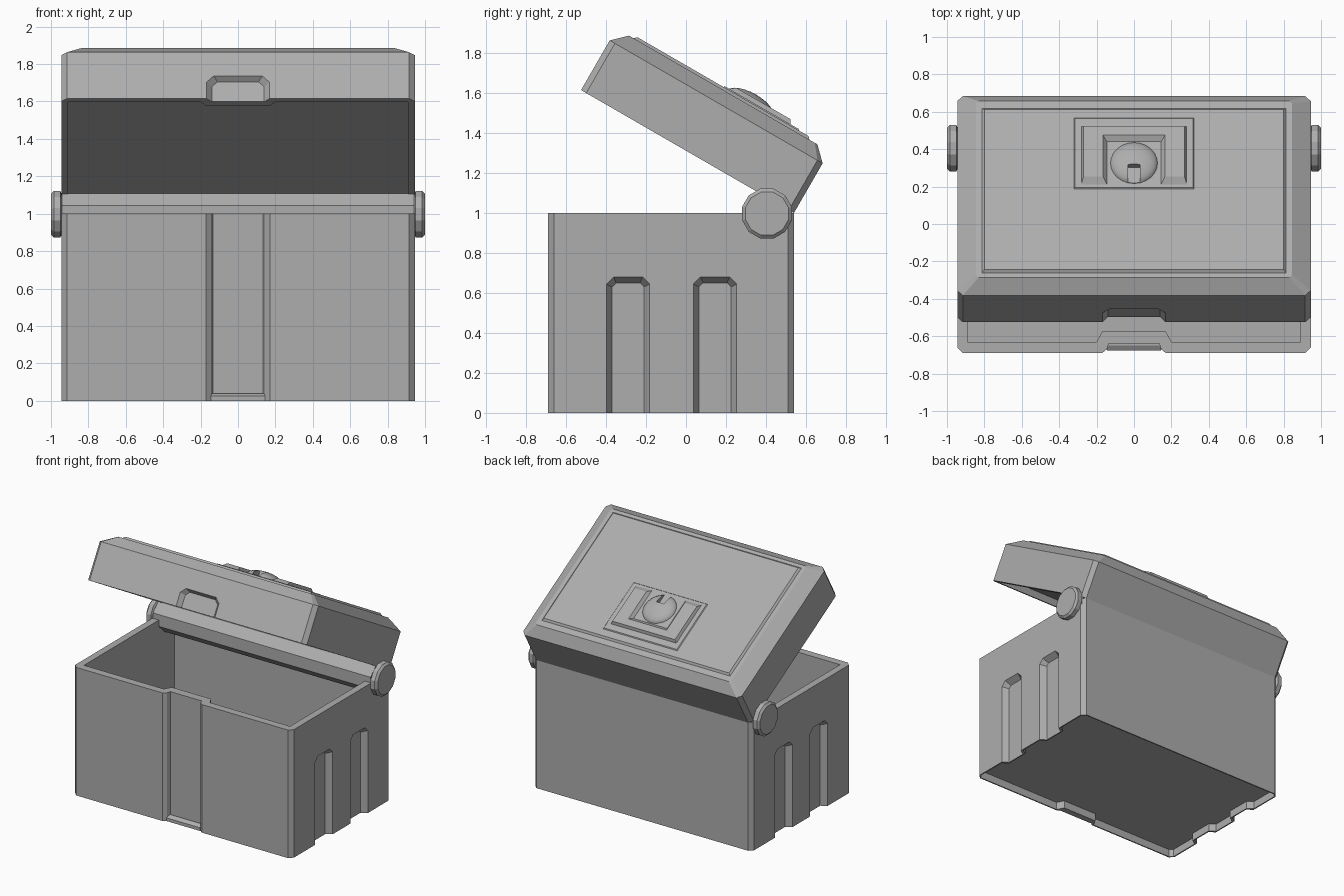
import bpy, bmesh, math
from mathutils import Matrix, Vector

if "Cube" in bpy.data.objects:
    bpy.data.objects.remove(bpy.data.objects["Cube"])

# Lid parts are built closed (y = 0 at the back edge), then swung open about that edge
OPEN = Matrix.Translation((0, 0.54, 1)) @ Matrix.Rotation(math.radians(-30), 4, 'X')
FLAT = Matrix.Identity(4)

# Mid grey used on every part
GREY = bpy.data.materials.new("mid_grey")
GREY.diffuse_color = (0.42, 0.42, 0.42, 1)
GREY.use_nodes = True
GREY.node_tree.nodes["Principled BSDF"].inputs["Base Color"].default_value = GREY.diffuse_color


def add(name, bm):
    bmesh.ops.recalc_face_normals(bm, faces=bm.faces)
    me = bpy.data.meshes.new(name)
    bm.to_mesh(me)
    bm.free()
    me.materials.append(GREY)
    ob = bpy.data.objects.new(name, me)
    bpy.context.collection.objects.link(ob)
    return ob


def loft(name, rings, mat=FLAT):
    """Closed solid through rings of 3D points."""
    bm = bmesh.new()
    rows = [[bm.verts.new(mat @ Vector(p)) for p in r] for r in rings]
    n = len(rows[0])
    bm.faces.new(rows[0][::-1])
    bm.faces.new(rows[-1])
    for a, b in zip(rows, rows[1:]):
        for i in range(n):
            j = (i + 1) % n
            bm.faces.new((a[i], a[j], b[j], b[i]))
    return add(name, bm)


def at(points, z):
    return [(x, y, z) for x, y in points]


def mirrored(half):
    return half + [(-x, y) for x, y in reversed(half)]


def rect(x, y0, y1, c=0.0):
    if not c:
        return mirrored([(x, y0), (x, y1)])
    return mirrored([(x - c, y0), (x, y0 + c), (x, y1 - c), (x - c, y1)])


def arch(h, top, c, low=-0.05):
    return [(-h, low), (h, low), (h, top - c), (h - c, top), (c - h, top), (-h, top - c)]


def cut(ob, cutter):
    """Subtract the cutter and bake the result."""
    m = ob.modifiers.new("cut", 'BOOLEAN')
    m.operation, m.solver, m.object = 'DIFFERENCE', 'EXACT', cutter
    dg = bpy.context.evaluated_depsgraph_get()
    me = bpy.data.meshes.new_from_object(ob.evaluated_get(dg))
    ob.modifiers.clear()
    ob.data = me
    bpy.data.objects.remove(cutter)


# Box body with a full-height channel in the front
outer = mirrored([(0.135, -0.64), (0.145, -0.67), (0.17, -0.69), (0.915, -0.69),
                  (0.945, -0.66), (0.945, 0.51), (0.915, 0.54)])
body = loft("box_body", [at(outer, 0), at(outer, 1)])
inner = mirrored([(0.17, -0.575), (0.2, -0.63), (0.89, -0.63), (0.89, 0.485)])
cut(body, loft("cavity", [at(inner, 0.08), at(inner, 1.1)]))

# Recessed underside that follows the grooves
GROOVES = (-0.29, 0.145)
under = [(0.15, -0.625), (0.18, -0.68), (0.912, -0.68), (0.935, -0.657)]
for y in GROOVES:
    under += [(0.935, y - 0.125), (0.89, y - 0.095), (0.89, y + 0.095), (0.935, y + 0.125)]
under = mirrored(under + [(0.935, 0.507), (0.912, 0.53)])
cut(body, loft("underside", [at(under, -0.1), at(under, 0.06)]))

# Side grooves
for s in (-1, 1):
    for y in GROOVES:
        cut(body, loft("groove", [
            [(s * 0.955, y + a, z) for a, z in arch(0.115, 0.687, 0.04)],
            [(s * 0.9, y + a, z) for a, z in arch(0.08, 0.65, 0.02)]]))

# Lip closing the foot of the front channel
loft("channel_lip", [at(rect(0.145, -0.675, -0.63), 0),
                     at(rect(0.145, -0.675, -0.63), 0.025),
                     at(rect(0.14, -0.65, -0.63), 0.04)])

# Lid with bevelled top and shallow recess below
shell = rect(0.945, -1.23, 0, 0.03)
lid = loft("lid", [at(shell, 0), at(shell, 0.287),
                   at(rect(0.845, -1.158, -0.07, 0.015), 0.356)], OPEN)
cut(lid, loft("lid_cavity", [at(rect(0.908, -1.195, -0.035), -0.05),
                             at(rect(0.908, -1.195, -0.035), 0.05)], OPEN))
cut(lid, loft("lid_notch", [
    [(x, -1.24, z) for x, z in arch(0.176, 0.146, 0.04)],
    [(x, -1.198, z) for x, z in arch(0.14, 0.122, 0.03)]], OPEN))
loft("lid_notch_backing", [
    [(x, -1.197, z) for x, z in arch(0.2, 0.17, 0.04, 0)],
    [(x, -1.15, z) for x, z in arch(0.17, 0.14, 0.03, 0)]], OPEN)

# Raised lid panel and emblem plate
loft("lid_panel", [at(rect(0.825, -1.143, -0.105), 0.345),
                   at(rect(0.80, -1.118, -0.13), 0.37)], OPEN)
loft("emblem_plate", [at(rect(0.33, -0.63, -0.173), 0.36),
                      at(rect(0.315, -0.615, -0.19), 0.376)], OPEN)


# U-shaped frame around the dome
def u_shape(xo, xi, front, bar, back):
    return mirrored([(xi, bar), (xi, front), (xo, front), (xo, back)])


loft("emblem_frame", [at(u_shape(0.285, 0.14, -0.605, -0.34, -0.235), 0.37),
                      at(u_shape(0.27, 0.165, -0.56, -0.305, -0.25), 0.398)], OPEN)

# Slotted dome
bm = bmesh.new()
bmesh.ops.create_uvsphere(bm, u_segments=24, v_segments=12, radius=0.128,
                          matrix=OPEN @ Matrix.Translation((0, -0.465, 0.37))
                          @ Matrix.Diagonal((1, 1, 0.38, 1)))
dome = add("dome", bm)
cut(dome, loft("slot", [at(rect(0.032, -0.62, -0.495), 0.379),
                        at(rect(0.032, -0.62, -0.495), 0.5)], OPEN))
bpy.ops.object.select_all(action='DESELECT')
dome.select_set(True)
bpy.context.view_layer.objects.active = dome
bpy.ops.object.shade_smooth_by_angle(angle=math.radians(35))


# Eight-sided hinge rod and twelve-sided end caps
def disc(x, r, n=12):
    turn = [2 * math.pi * (i + 0.5) / n for i in range(n)]
    return [(x, 0.405 + r * math.cos(t), 0.997 + r * math.sin(t)) for t in turn]


loft("hinge_rod", [disc(-0.94, 0.12, 8), disc(0.94, 0.12, 8)])
for s in (-1, 1):
    loft("hinge_cap", [disc(s * 0.942, 0.113), disc(s * 0.95, 0.129),
                       disc(s * 0.985, 0.129), disc(s * 1.0, 0.112)])
